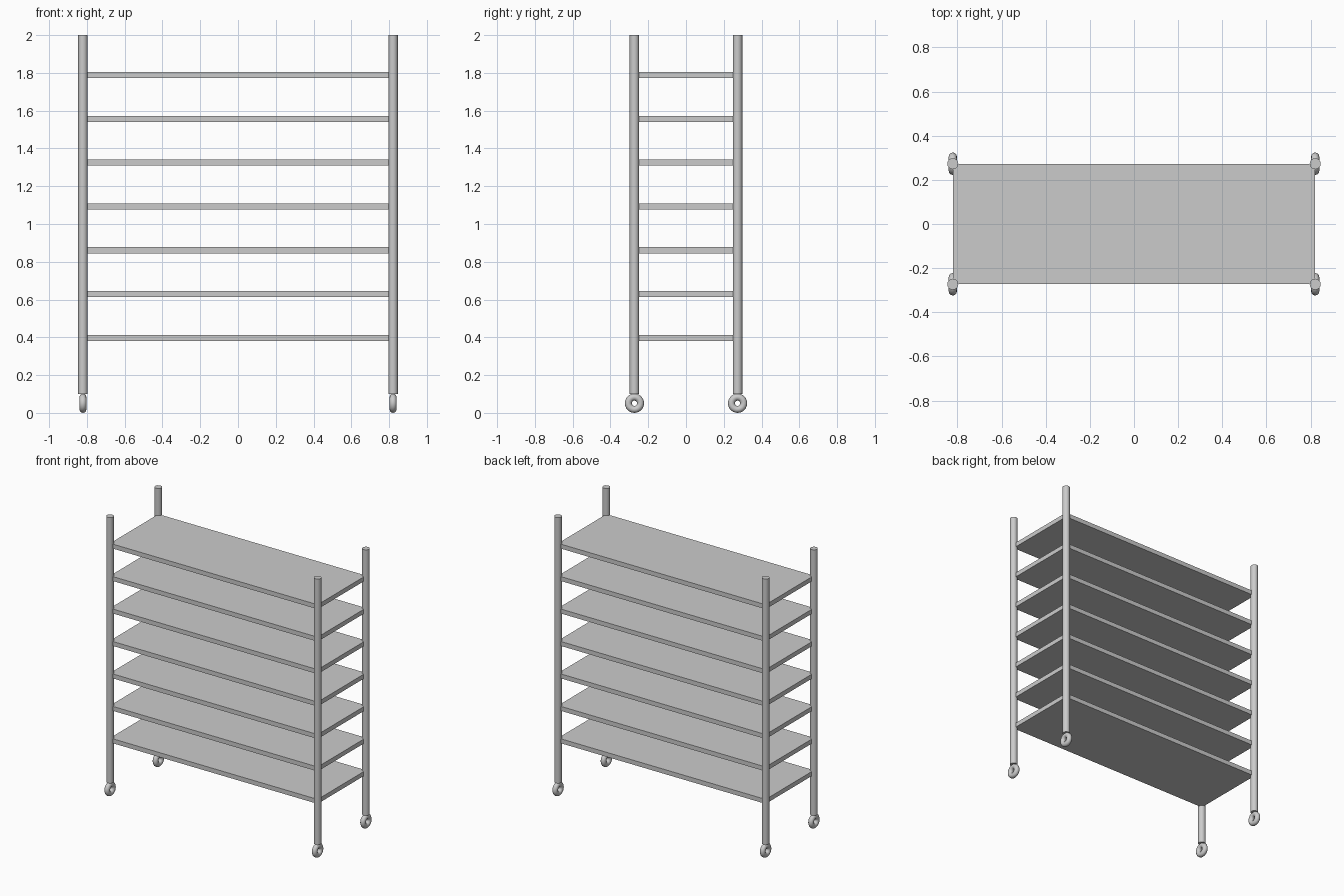
import bpy
from math import pi

if "Cube" in bpy.data.objects:
    bpy.data.objects.remove(bpy.data.objects["Cube"])

PX, PY = 0.821, 0.273      # post centres
R = 0.025                  # post radius


def smooth(obj):
    bpy.ops.object.shade_smooth_by_angle(angle=pi / 5)


# Seven flat shelves reaching to the post centres
for i in range(7):
    bpy.ops.mesh.primitive_cube_add(size=1, location=(0, 0, 0.397 + i * 0.232))
    shelf = bpy.context.object
    shelf.name = f"shelf_{i + 1}"
    shelf.scale = (2 * PX, 2 * PY, 0.032)

# Corner posts, each standing on a ring-shaped castor wheel
for sx, side in ((-1, "left"), (1, "right")):
    for sy, end in ((-1, "front"), (1, "back")):
        bpy.ops.mesh.primitive_cylinder_add(
            vertices=16, radius=R, depth=1.9, location=(sx * PX, sy * PY, 1.05))
        post = bpy.context.object
        post.name = f"{end}_{side}_post"
        smooth(post)

        bpy.ops.mesh.primitive_torus_add(
            major_radius=0.0325, minor_radius=0.0185,
            major_segments=24, minor_segments=12,
            location=(sx * PX, sy * PY, 0.051), rotation=(0, pi / 2, 0))
        wheel = bpy.context.object
        wheel.name = f"{end}_{side}_wheel"
        smooth(wheel)
